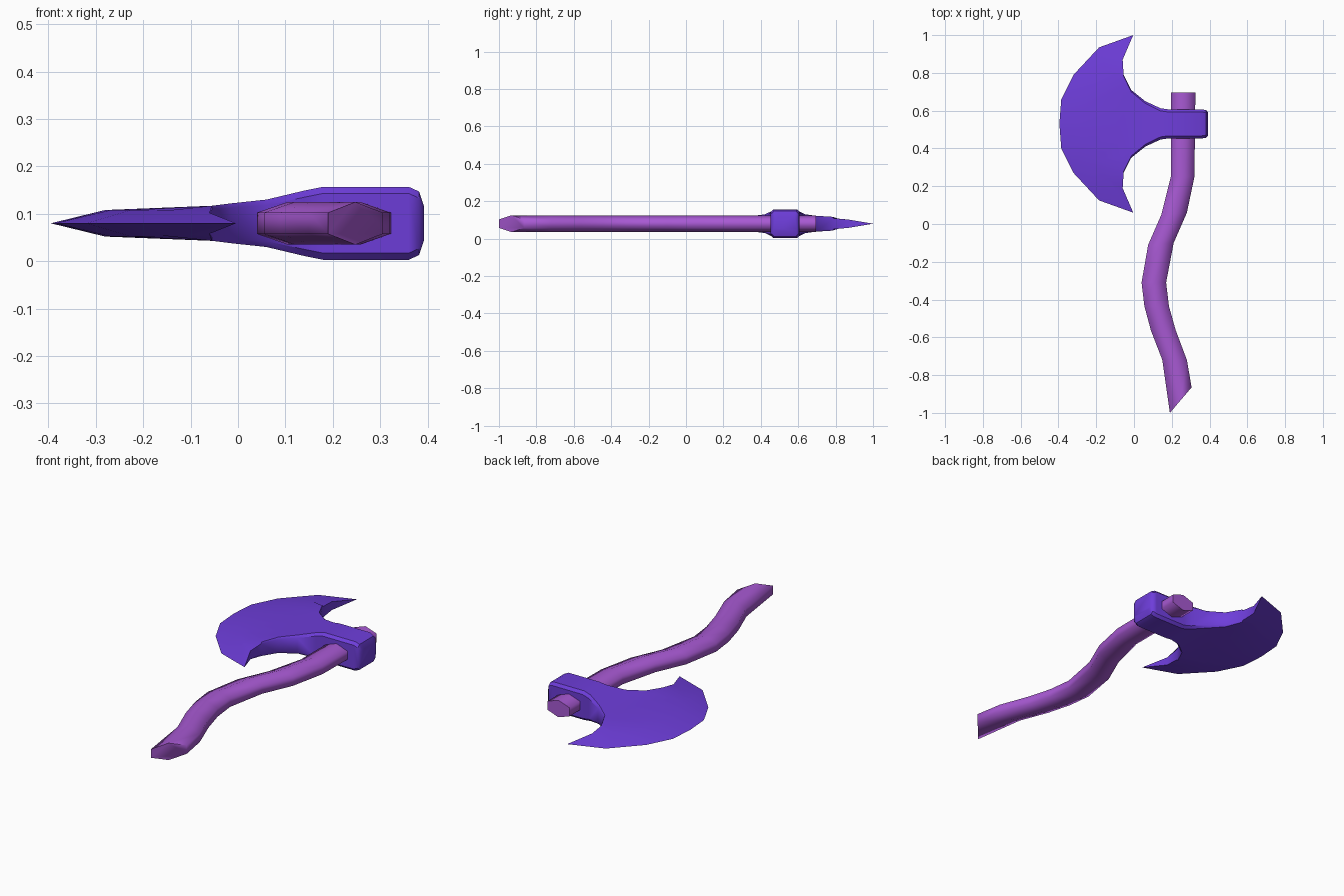
import bpy, bmesh, math
from mathutils import Vector

cube = bpy.data.objects.get("Cube")
if cube:
    bpy.data.objects.remove(cube, do_unlink=True)

MID_Z = 0.08
HEAD_Y = 0.53


def material(name, rgb):
    mat = bpy.data.materials.new(name)
    mat.use_nodes = True
    mat.diffuse_color = (*rgb, 1)
    mat.node_tree.nodes["Principled BSDF"].inputs["Base Color"].default_value = (*rgb, 1)
    return mat


def finish(bm, name, mat, angle):
    bmesh.ops.remove_doubles(bm, verts=bm.verts, dist=0.0005)
    bmesh.ops.recalc_face_normals(bm, faces=bm.faces)
    mesh = bpy.data.meshes.new(name)
    bm.to_mesh(mesh)
    bm.free()
    mesh.materials.append(mat)
    obj = bpy.data.objects.new(name, mesh)
    bpy.context.collection.objects.link(obj)
    bpy.ops.object.select_all(action="DESELECT")
    obj.select_set(True)
    bpy.context.view_layer.objects.active = obj
    bpy.ops.object.shade_smooth_by_angle(angle=math.radians(angle))
    return obj


def bridge(bm, a, b, closed=False):
    # Join two rows of vertices with quads
    n = len(a)
    for i in range(n if closed else n - 1):
        j = (i + 1) % n
        bm.faces.new((a[i], a[j], b[j], b[i]))


violet = material("violet_metal", (0.155, 0.047, 0.70))
orchid = material("orchid_wood", (0.39, 0.10, 0.65))

# Handle: six-sided section swept between its left and right edges
left_edge = [(.195, .695), (.195, .25), (.145, .05), (.075, -.11), (.04, -.31),
             (.055, -.435), (.09, -.565), (.15, -.72), (.19, -1)]
right_edge = [(.325, .695), (.32, .25), (.28, .06), (.21, -.10), (.17, -.31),
              (.185, -.435), (.22, -.56), (.28, -.72), (.305, -.865)]
bm = bmesh.new()
rings = []
for lo, hi in zip(left_edge, right_edge):
    lo, hi = Vector(lo), Vector(hi)
    ring = []
    for k in range(6):
        a = math.radians(30 + 60 * k)
        p = lo.lerp(hi, 0.5 + 0.5 * math.cos(a) / math.cos(math.radians(30)))
        ring.append(bm.verts.new((p.x, p.y, MID_Z + 0.045 * math.sin(a))))
    rings.append(ring)
for a, b in zip(rings, rings[1:]):
    bridge(bm, a, b, closed=True)
bm.faces.new(rings[0])
bm.faces.new(rings[-1])
finish(bm, "handle", orchid, 72)

# Axe head: half rows from the centre line outwards as (x, y offset, half thickness)
cutting_edge = [(-.395, 0, 0), (-.385, .13, 0), (-.32, .26, 0), (-.185, .405, 0), (-.004, .47, 0)]
bevel_line = [(-.28, 0, .028), (-.268, .1, .028), (-.225, .2, .028), (-.15, .285, .027), (-.06, .34, .022)]
half_rows = [cutting_edge, bevel_line]

# Neck and socket stations: x, half width, half thickness, corner chamfer
stations = [(-.055, .26, .037, .008), (-.015, .18, .042, .01), (.06, .12, .05, .012),
            (.14, .083, .069, .014), (.18, .077, .077, .014), (.36, .077, .077, .014),
            (.382, .073, .067, .014), (.392, .062, .037, .01)]
for x, w, h, c in stations:
    inner = w - c
    half_rows.append([(x, 0, h), (x, inner / 3, h), (x, inner * 2 / 3, h), (x, inner, h), (x, w, h - c)])

bm = bmesh.new()
sheets = []
for side in (1, -1):
    sheet = []
    for half in half_rows:
        full = [(x, -y, h) for x, y, h in reversed(half[1:])] + half
        sheet.append([bm.verts.new((x, HEAD_Y + y, MID_Z + side * h)) for x, y, h in full])
    for a, b in zip(sheet, sheet[1:]):
        bridge(bm, a, b)
    sheets.append(sheet)
top, bottom = sheets
# Side walls and the back of the socket
for col in (0, -1):
    bridge(bm, [row[col] for row in top], [row[col] for row in bottom])
bm.faces.new(top[-1] + bottom[-1][::-1])
finish(bm, "axe_head", violet, 40)
